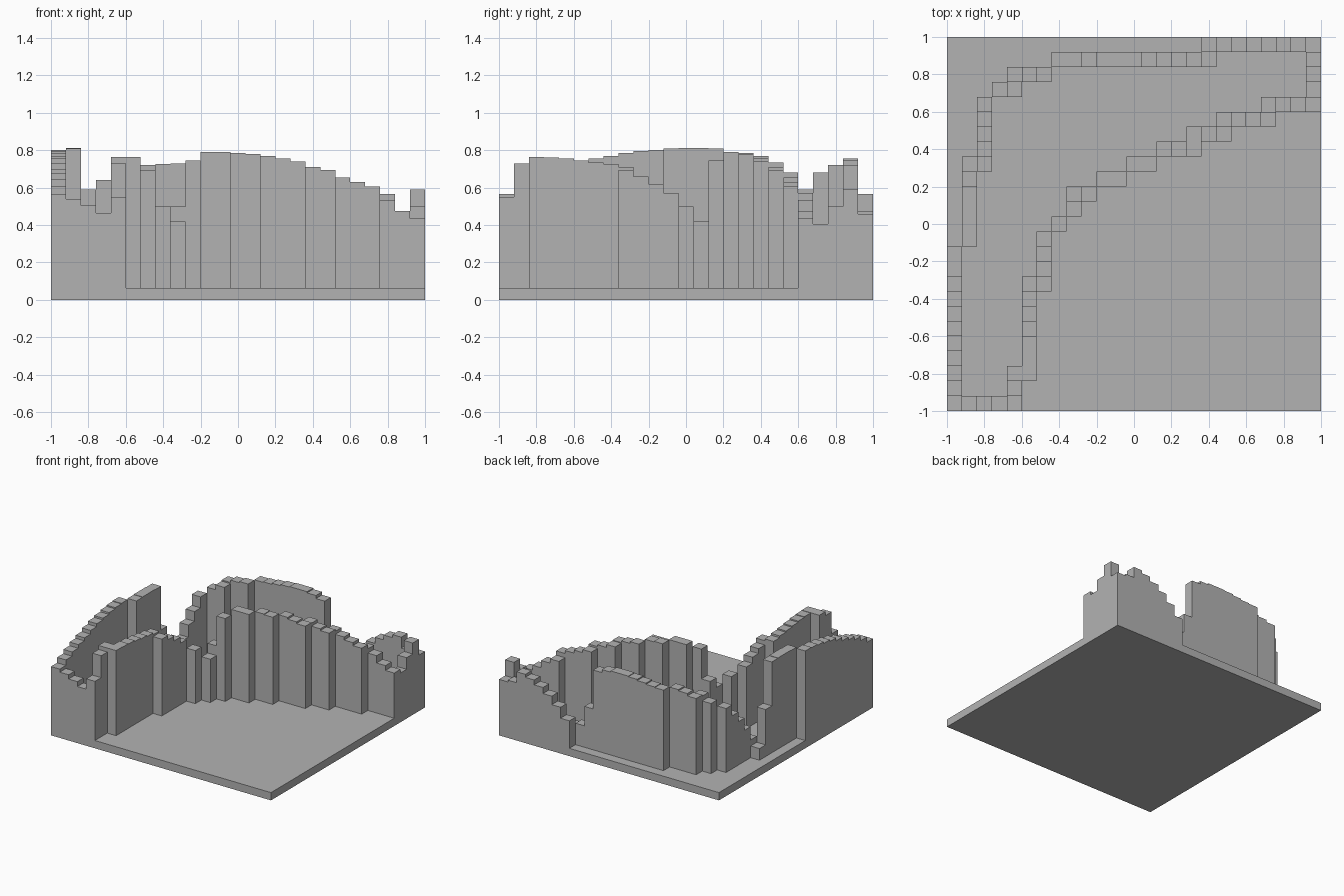
import bpy, bmesh
from mathutils import Matrix, Vector

default = bpy.data.objects.get("Cube")
if default:
    bpy.data.objects.remove(default, do_unlink=True)

CELLS = 25
CELL = 2 / CELLS
PLATE = 0.064

grey = bpy.data.materials.new("stone_grey")
grey.use_nodes = True
colour = (0.45, 0.45, 0.45, 1)
grey.diffuse_color = colour
grey.node_tree.nodes["Principled BSDF"].inputs["Base Color"].default_value = colour


def add_box(bm, low, high):
    low, high = Vector(low), Vector(high)
    matrix = Matrix.Translation((low + high) / 2) @ Matrix.Diagonal((*(high - low), 1))
    bmesh.ops.create_cube(bm, size=1, matrix=matrix)


def finish(name, bm):
    mesh = bpy.data.meshes.new(name)
    bm.to_mesh(mesh)
    bm.free()
    mesh.materials.append(grey)
    obj = bpy.data.objects.new(name, mesh)
    bpy.context.collection.objects.link(obj)
    return obj


def wall(name, *runs):
    """Square columns on the cell grid; each run is column, row, direction, heights in percent."""
    bm = bmesh.new()
    for column, row, direction, heights in runs:
        for step, height in enumerate(heights):
            c = column + (step if direction == "across" else 0)
            r = row + (step if direction == "back" else 0)
            x, y = c * CELL - 1, r * CELL - 1
            add_box(bm, (x, y, PLATE), (x + CELL, y + CELL, height / 100))
    return finish(name, bm)


# Ground plate
plate = bmesh.new()
add_box(plate, (-1, -1, 0), (1, 1, PLATE))
finish("base_plate", plate)

# Short wall across the front left
wall("front_wall", (1, 0, "across", (54, 50.5, 46.5, 55)))

# Outer wall along the -x side, arching up and dropping to a notch
wall("side_wall",
     (0, 0, "back", (56.5, 61, 64.5, 67.5, 70, 73, 75.5, 77, 78.5, 79.5, 80)),
     (1, 11, "back", (81, 81.3, 81.3, 81, 45, 16)),
     (2, 16, "back", (21, 32, 42, 50, 59)))

# Outer wall along the back, falling to a low gap and rising to the corner
wall("back_wall",
     (3, 21, "across", (64, 68)),
     (4, 22, "across", (69, 71, 72)),
     (7, 23, "across", (72.5, 73, 74, 75, 75.5, 75.5, 74.5, 72, 40, 24, 22)),
     (17, 24, "across", (29, 38, 45, 50, 54, 56.5, 47.5, 46)))

# Short wall closing the +x end
wall("end_wall", (24, 21, "back", (40.5, 50, 59)))

# Inner wall, first arch running from the front to the dip
wall("inner_wall_front",
     (4, 1, "back", (73, 76.3)),
     (5, 2, "back", (76.3, 76, 75.5, 74.5, 73.5, 72.5, 71)),
     (6, 8, "back", (69.5, 66, 62, 57)),
     (7, 12, "back", (50,)),
     (8, 13, "back", (42, 50)))

# Inner wall, second arch stepping back towards the end wall
wall("inner_wall_back",
     (9, 14, "across", (74.5,)),
     (10, 15, "across", (79, 79)),
     (12, 16, "across", (78.5, 78)),
     (14, 17, "across", (77, 75.5, 74)),
     (16, 18, "across", (73.5, 71, 69.5)),
     (18, 19, "across", (68, 65.5, 63, 60.5)),
     (21, 20, "across", (57, 53.5, 47.5, 43.5)))
